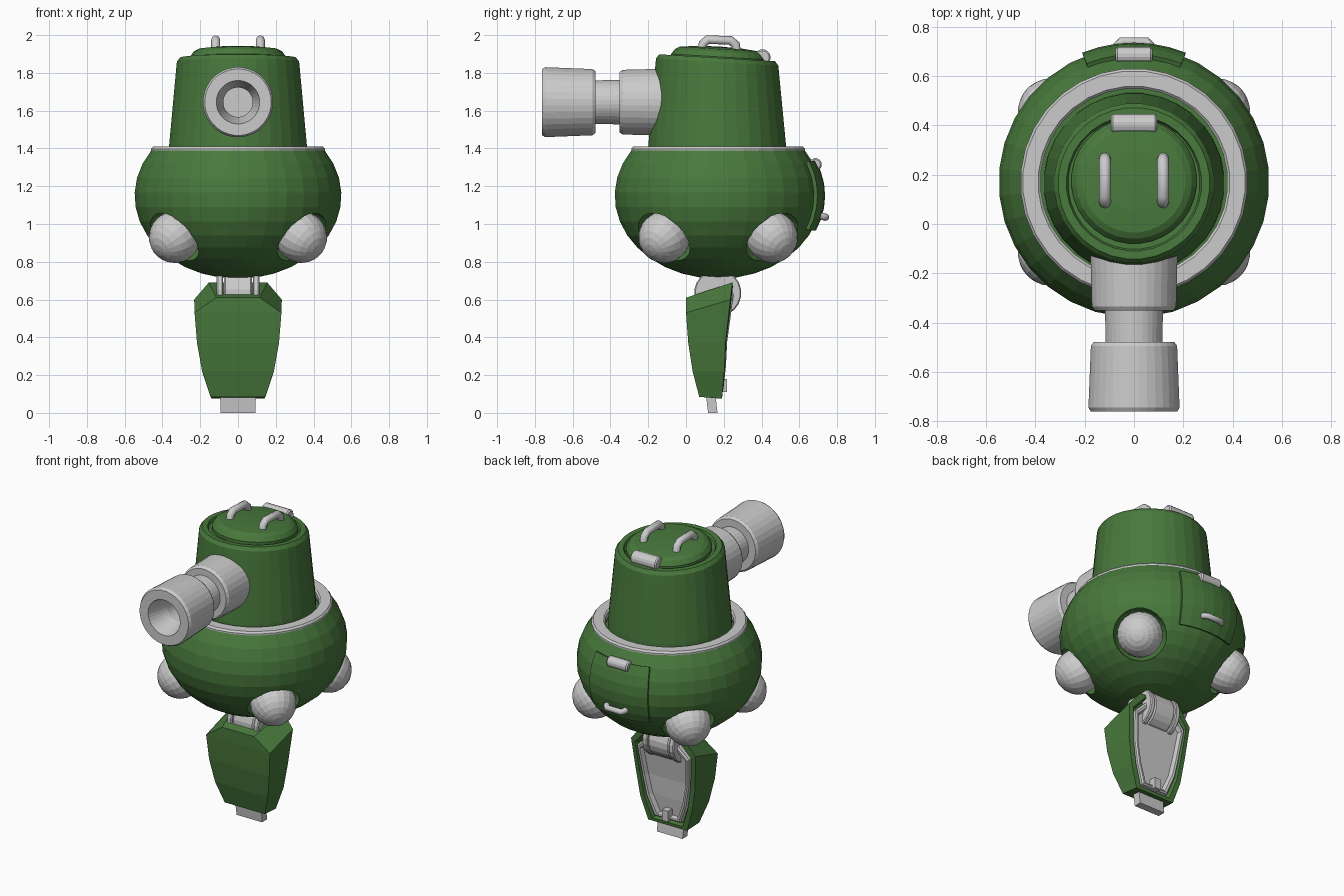
import bpy, bmesh
from math import sin, cos, pi, sqrt, radians, asin
from mathutils import Matrix, Vector

if "Cube" in bpy.data.objects:
    bpy.data.objects.remove(bpy.data.objects["Cube"])

CY, CZ, R, B = 0.17, 1.15, 0.55, 0.44      # body centre and radii
green = bpy.data.materials.new("green_paint")
green.diffuse_color = (0.065, 0.19, 0.045, 1)
green.use_nodes = True
green.node_tree.nodes["Principled BSDF"].inputs["Base Color"].default_value = green.diffuse_color


def finish(name, bm, mat=None):
    bmesh.ops.remove_doubles(bm, verts=bm.verts, dist=0.0005)
    bmesh.ops.recalc_face_normals(bm, faces=bm.faces)
    me = bpy.data.meshes.new(name)
    bm.to_mesh(me)
    bm.free()
    ob = bpy.data.objects.new(name, me)
    bpy.context.collection.objects.link(ob)
    if mat:
        me.materials.append(mat)
    return ob


def lathe(name, profile, matrix, mat=None, seg=32, closed=False, tilt_above=None):
    bm = bmesh.new()
    rows = []
    for r, z in profile:
        row = []
        for i in range(seg):
            a = 2 * pi * (i + 0.5) / seg
            x, y = r * cos(a), r * sin(a)
            dz = -0.06 * y if tilt_above and z > tilt_above else 0
            row.append(bm.verts.new(matrix @ Vector((x, y, z + dz))))
        rows.append(row)
    pairs = list(zip(rows, rows[1:])) + ([(rows[-1], rows[0])] if closed else [])
    for a, b in pairs:
        for i in range(seg):
            j = (i + 1) % seg
            bm.faces.new((a[i], a[j], b[j], b[i]))
    return finish(name, bm, mat)


def x_cylinder(name, half, r, y, z, seg=16, bevel=0.008):
    m = Matrix.Translation((0, y, z)) @ Matrix.Rotation(pi / 2, 4, 'Y')
    prof = [(0, -half), (r - bevel, -half), (r, -half + bevel),
            (r, half - bevel), (r - bevel, half), (0, half)]
    return lathe(name, prof, m, None, seg)


def pipe(name, pts, r):
    cu = bpy.data.curves.new(name + "_path", 'CURVE')
    cu.dimensions, cu.bevel_depth, cu.bevel_resolution = '3D', r, 2
    cu.use_fill_caps = True
    sp = cu.splines.new('POLY')
    sp.points.add(len(pts) - 1)
    for p, co in zip(sp.points, pts):
        p.co = (*co, 1)
    tmp = bpy.data.objects.new(name + "_path", cu)
    bpy.context.collection.objects.link(tmp)
    dg = bpy.context.evaluated_depsgraph_get()
    me = bpy.data.meshes.new_from_object(tmp.evaluated_get(dg))
    bpy.data.objects.remove(tmp)
    bpy.context.collection.objects.link(bpy.data.objects.new(name, me))


def plate(name, layers, mat=None):
    # Mirrored half outlines stacked in depth; both ends capped in strips
    bm = bmesh.new()
    loops = []
    for half in layers:
        right = [bm.verts.new(p) for p in half]
        left = [bm.verts.new((-x, y, z)) for x, y, z in half]
        loops.append((right, left))
    for a, b in zip(loops, loops[1:]):
        la, lb = a[0] + a[1][::-1], b[0] + b[1][::-1]
        for i in range(len(la)):
            j = (i + 1) % len(la)
            bm.faces.new((la[i], la[j], lb[j], lb[i]))
    for right, left in (loops[0], loops[-1]):
        for i in range(len(right) - 1):
            bm.faces.new((right[i], right[i + 1], left[i + 1], left[i]))
    return finish(name, bm, mat)


# Body: flattened sphere with a recess for the turret
up = Matrix.Translation((0, CY, 0))
top = asin(0.24 / B)
prof = []
for i in range(13):
    t = -pi / 2 + (top + pi / 2) * i / 12
    prof.append((R * cos(t) if i else 0, CZ + B * sin(t)))
prof += [(0.385, 1.39), (0.385, 1.35), (0, 1.35)]
body = lathe("body", prof, up, green)
lathe("turret_ring", [(0.462, 1.385), (0.462, 1.398), (0.452, 1.41), (0.39, 1.41), (0.38, 1.40),
                      (0.38, 1.37), (0.42, 1.37)], up, None, closed=True)

# Ball joints in round sockets
cut = bmesh.new()
for sx, sy, label in ((1, -1, "front_right"), (-1, -1, "front_left"),
                      (1, 1, "back_right"), (-1, 1, "back_left")):
    pos = Vector((0.335 * sx, CY + 0.285 * sy, 0.93))
    turn = Vector((sx * 0.76, sy * 0.65, -0.6)).to_track_quat('Z', 'Y').to_matrix().to_4x4()
    m = Matrix.Translation(pos) @ turn
    ball = bmesh.new()
    bmesh.ops.create_uvsphere(ball, u_segments=20, v_segments=12, radius=0.137, matrix=m)
    finish(label + "_ball", ball)
    bmesh.ops.create_uvsphere(cut, u_segments=24, v_segments=12, radius=0.16, matrix=m)
cutter = finish("socket_cutter", cut, green)
cutter.hide_render = True
cutter.hide_set(True)
mod = body.modifiers.new("sockets", 'BOOLEAN')
mod.operation, mod.solver, mod.object = 'DIFFERENCE', 'EXACT', cutter

# Rear hatch with hinge and handle
bm = bmesh.new()
grid = []
for i in range(7):
    t = -0.41 + 0.82 * i / 6
    row = []
    for j in range(7):
        a = radians(90 - 22 + 44 * j / 6)
        k = 1.03
        row.append(bm.verts.new((k * R * cos(t) * cos(a), CY + k * R * cos(t) * sin(a),
                                 CZ + k * B * sin(t))))
    grid.append(row)
for i in range(6):
    for j in range(6):
        bm.faces.new((grid[i][j + 1], grid[i][j], grid[i + 1][j], grid[i + 1][j + 1]))
hatch = finish("rear_hatch", bm, green)
sol = hatch.modifiers.new("thickness", 'SOLIDIFY')
sol.thickness, sol.offset = 0.06, 0
for v in hatch.data.vertices:               # keep the outer skin at the same height
    d = Vector((v.co.x, v.co.y - CY, v.co.z - CZ)).normalized()
    v.co -= d * 0.03
x_cylinder("rear_hatch_hinge", 0.075, 0.034, 0.685, 1.315)
pipe("rear_hatch_handle", [(-0.065, 0.68, 1.05), (-0.065, 0.725, 1.04), (-0.05, 0.741, 1.035),
                           (0.05, 0.741, 1.035), (0.065, 0.725, 1.04), (0.065, 0.68, 1.05)], 0.019)

# Turret with tilted top, and domed lid
lathe("turret", [(0, 1.36), (0.368, 1.36), (0.366, 1.42), (0.328, 1.83), (0.325, 1.858),
                 (0.308, 1.88), (0.275, 1.88), (0.268, 1.865), (0, 1.865)],
      Matrix.Translation((0, 0.165, 0)), green, tilt_above=1.6)
lathe("turret_lid", [(0, 1.85), (0.255, 1.85), (0.255, 1.885), (0.235, 1.912), (0.21, 1.926),
                     (0.12, 1.936), (0, 1.94)],
      Matrix.Translation((0, 0.175, 0)), green, tilt_above=1.6)
hinge = x_cylinder("lid_hinge", 0.093, 0.043, 0.405, 1.882)
for s, side in ((1, "right"), (-1, "left")):
    x = 0.118 * s
    pipe(side + "_lid_handle", [(x, 0.085, 1.92), (x, 0.09, 1.955), (x, 0.115, 1.976),
                                (x, 0.235, 1.972), (x, 0.262, 1.95), (x, 0.268, 1.91)], 0.024)

# Gun barrel, hollow at the muzzle
muzzle = Matrix.Translation((0, 0, 1.645)) @ Matrix.Rotation(pi / 2, 4, 'X')
lathe("barrel", [(0, -0.05), (0.178, -0.05), (0.178, 0.1), (0.172, 0.335), (0.16, 0.352),
                 (0.118, 0.352), (0.116, 0.48), (0.165, 0.48), (0.176, 0.495), (0.186, 0.745),
                 (0.176, 0.762), (0.115, 0.762), (0.078, 0.62), (0.078, 0.5), (0, 0.5)],
      muzzle)

# Leg armour: a hollow-backed tapering shell
front = [(0.115, 0.0, 0.61), (0.23, 0.0, 0.53), (0.217, 0.012, 0.37),
         (0.19, 0.035, 0.22), (0.145, 0.07, 0.085)]
low = [(0.11, 0.105, 0.645), (0.225, 0.1, 0.56), (0.21, 0.1, 0.37),
       (0.185, 0.11, 0.21), (0.138, 0.12, 0.07)]
back = [(0.155, 0.245, 0.69), (0.232, 0.235, 0.6), (0.213, 0.21, 0.38),
        (0.187, 0.203, 0.22), (0.14, 0.19, 0.075)]


def inset(pts, dx, k, dy):
    return [(x - dx, y + dy, 0.36 + (z - 0.36) * k) for x, y, z in pts]


plate("leg_armour", [front, back, inset(back, 0.03, 0.93, 0.003),
                     inset(back, 0.042, 0.9, -0.03)], green)
plate("leg_inner_panel", [inset(back, 0.045, 0.86, -0.06), inset(back, 0.045, 0.86, 0.0),
                          inset(back, 0.053, 0.83, 0.008), inset(back, 0.066, 0.8, 0.006),
                          inset(back, 0.075, 0.78, -0.022)])


def block(name, y0, y1, z0, z1, w, lean=0.0, w0=None):
    w0 = w0 or w
    plate(name, [[(w, y0, z1), (w0, y0 + lean, z0)], [(w, y1, z1), (w0, y1 + lean, z0)]])


# Hip joint, latch and foot
x_cylinder("hip_joint", 0.075, 0.12, 0.168, 0.635, 20)
for s, side in ((1, "right"), (-1, "left")):
    ob = x_cylinder(side + "_hip_flange", 0.017, 0.125, 0.168, 0.635, 20, 0.006)
    ob.location.x = 0.096 * s
block("leg_latch", 0.17, 0.217, 0.11, 0.18, 0.022)
block("foot", 0.105, 0.155, 0.0, 0.1, 0.095, 0.012, 0.092)
